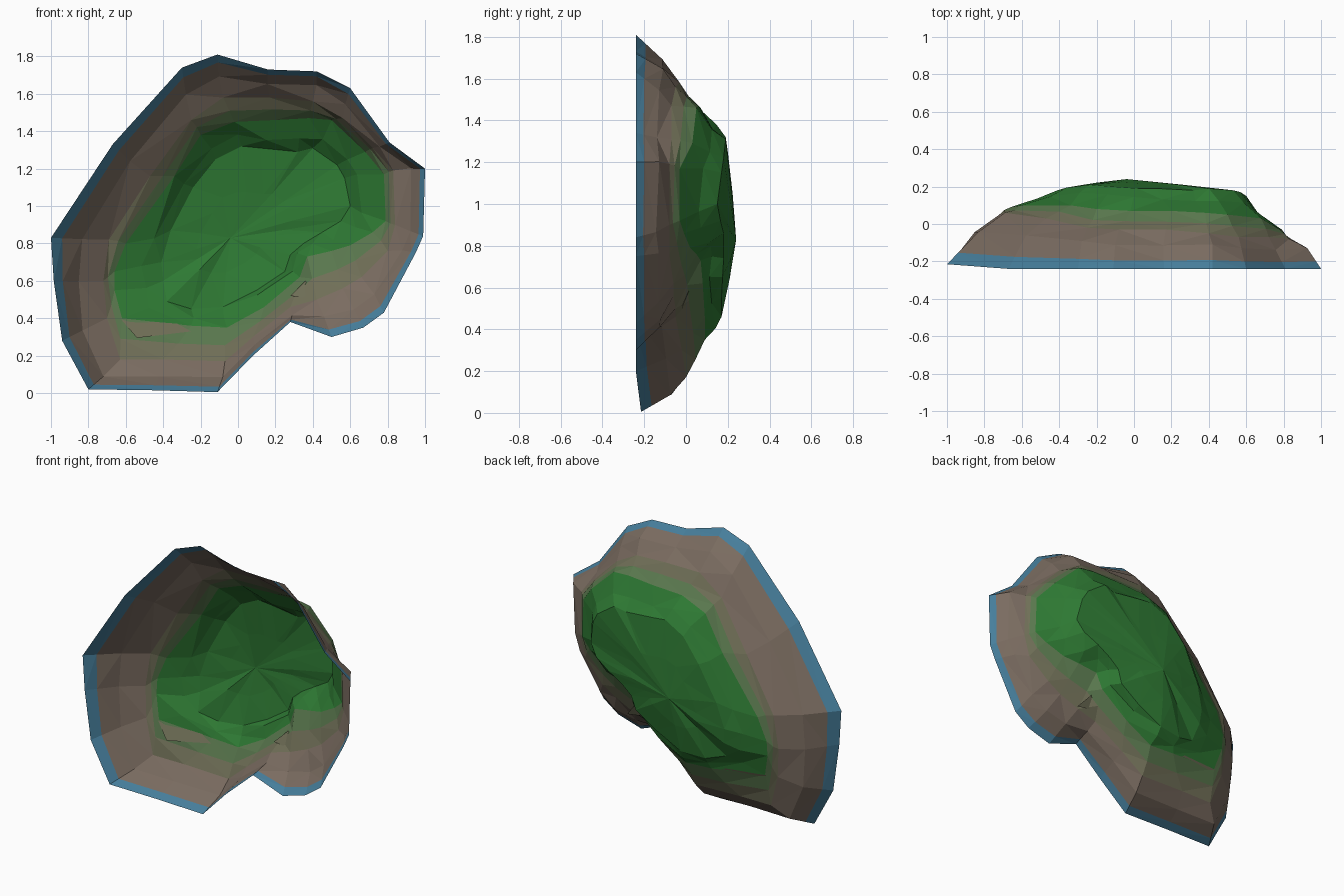
import bpy, bmesh, random
from mathutils import Vector

if "Cube" in bpy.data.objects:
    bpy.data.objects.remove(bpy.data.objects["Cube"])

random.seed(4)


def material(name, rgb):
    m = bpy.data.materials.new(name)
    m.diffuse_color = (*rgb, 1)
    m.use_nodes = True
    m.node_tree.nodes["Principled BSDF"].inputs["Base Color"].default_value = m.diffuse_color
    return m


mats = [material("water blue", (0.062, 0.21, 0.33)),
        material("rock brown", (0.195, 0.150, 0.118)),
        material("mossy brown", (0.160, 0.158, 0.095)),
        material("sage green", (0.100, 0.185, 0.075)),
        material("grass green", (0.027, 0.19, 0.033))]

# Contours as (x, z), clockwise from the top, one point per spoke
shore = [(-.11, 1.81), (.16, 1.73), (.42, 1.72), (.60, 1.63), (.81, 1.34), (1, 1.20), (.99, .84),
         (.95, .75), (.78, .43), (.67, .35), (.50, .30), (.28, .38), (.08, .20), (-.11, .005),
         (-.45, .015), (-.80, .02), (-.94, .28), (-.985, .60), (-1, .83), (-.67, 1.33), (-.30, 1.74)]
foot = [(-.08, 1.58), (.17, 1.58), (.40, 1.56), (.56, 1.47), (.72, 1.31), (.83, 1.19), (.84, .90),
        (.80, .76), (.66, .62), (.56, .56), (.42, .50), (.28, .46), (.08, .30), (-.07, .17),
        (-.40, .18), (-.63, .18), (-.70, .40), (-.72, .60), (-.69, .82), (-.47, 1.16), (-.25, 1.46)]
grass = [(-.02, 1.45), (.20, 1.46), (.38, 1.47), (.50, 1.46), (.68, 1.29), (.78, 1.17), (.79, .92),
         (.72, .86), (.60, .79), (.50, .76), (.37, .73), (.33, .62), (.14, .46), (-.06, .35),
         (-.25, .36), (-.62, .40), (-.66, .55), (-.66, .65), (-.60, .80), (-.34, 1.16), (-.20, 1.38)]
plateau = [(.02, 1.32), (.12, 1.31), (.32, 1.29), (.40, 1.31), (.53, 1.22), (.57, 1.15), (.60, 1.0),
           (.55, .92), (.45, .86), (.35, .80), (.28, .74), (.25, .65), (.10, .55), (-.08, .46),
           (-.25, .45), (-.38, .49), (-.40, .60), (-.41, .70), (-.36, .87), (-.24, 1.10), (-.12, 1.25)]
# Heights (towards +y) of those contours
shore_y = [-.215 if x < -.75 or z < .018 else -.24 for x, z in shore]
foot_y = [-.03, -.03, -.05, -.07, -.07, -.08, -.08, -.08, -.06, -.06, -.05, -.05, -.02, 0,
          0, 0, .03, .05, .06, .03, -.02]
grass_y = [.07, .07, .06, .05, .03, -.03, -.03, -.01, .02, .05, .07, .08, .09, .09,
           .09, .05, .08, .09, .10, .10, .08]
plateau_y = [.19, .19, .18, .19, .18, .17, .15, .165, .18, .18, .18, .175, .17, .17,
             .15, .12, .17, .18, .195, .21, .20]


def ring(points, ys):
    return [Vector((x, y, z)) for (x, z), y in zip(points, ys)]


def between(a, b, across, up, jitter=0.0):
    """Contour part-way between two others, with its own rise and some roughness."""
    out = []
    for p, q in zip(a, b):
        v = p.lerp(q, across)
        v.y = p.y + (q.y - p.y) * up
        out.append(v + Vector([random.uniform(-jitter, jitter) for _ in range(3)]))
    return out


S, F, G, P = (ring(shore, shore_y), ring(foot, foot_y), ring(grass, grass_y), ring(plateau, plateau_y))
K = between(S, F, .5, .65, .012)
water = between(S, K, .36, .36)
rings = [S, water, K, F, between(F, G, .5, .45, .006), G, between(G, P, .6, .5, .018), P,
         between(P, [Vector((-.04, .24, .83))] * len(P), .5, .55, .006)]
band_colour = [0, 1, 1, 2, 3, 4, 4, 4]

# Island shell: open underneath, bands of facets rising to the summit
bm = bmesh.new()
loops = [[bm.verts.new(p) for p in r] for r in rings]
n = len(shore)
for lo, hi, colour in zip(loops, loops[1:], band_colour):
    for i in range(n):
        j = (i + 1) % n
        bm.faces.new((lo[i], lo[j], hi[j], hi[i])).material_index = colour
summit = bm.verts.new((-.04, .24, .83))
for i in range(n):
    bm.faces.new((loops[-1][i], loops[-1][(i + 1) % n], summit)).material_index = 4
bmesh.ops.triangulate(bm, faces=bm.faces[:])
bmesh.ops.recalc_face_normals(bm, faces=bm.faces[:])
if sum(f.normal.y for f in bm.faces) < 0:
    bmesh.ops.reverse_faces(bm, faces=bm.faces[:])


def finish(name, bm):
    me = bpy.data.meshes.new(name)
    bm.to_mesh(me)
    bm.free()
    for m in mats:
        me.materials.append(m)
    ob = bpy.data.objects.new(name, me)
    bpy.context.collection.objects.link(ob)


finish("island_shell", bm)


# Small bare ledges jutting below the grass
def ledge(name, pts, colour):
    b = bmesh.new()
    f = b.faces.new([b.verts.new(p) for p in pts])
    f.material_index = colour
    f.normal_update()
    if f.normal.y < 0:
        f.normal_flip()
    finish(name, b)


ledge("left_ledge", [(-.63, .05, .40), (-.35, .085, .385), (-.25, .075, .33), (-.54, .015, .295)], 2)
ledge("right_ledge", [(.28, -.02, .52), (.36, .02, .60), (.45, -.02, .495)], 2)
